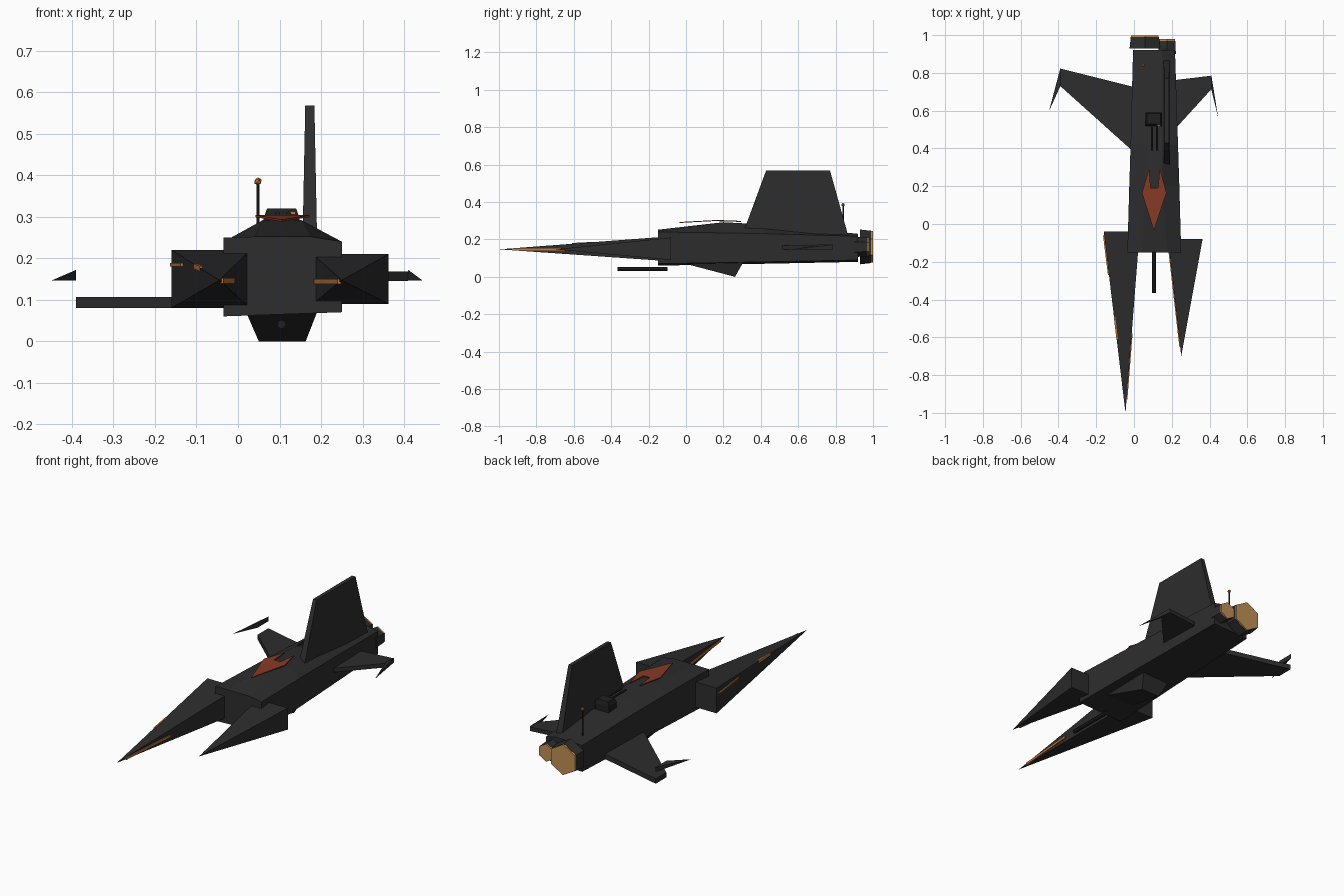
import bpy, bmesh, math
from mathutils import Vector, Matrix

if "Cube" in bpy.data.objects:
    bpy.data.objects.remove(bpy.data.objects["Cube"])


def material(name, rgb):
    m = bpy.data.materials.new(name)
    m.diffuse_color = (*rgb, 1)
    m.use_nodes = True
    m.node_tree.nodes["Principled BSDF"].inputs["Base Color"].default_value = m.diffuse_color
    return m


HULL = material("charcoal", (0.026, 0.026, 0.026))
DARK = material("near black", (0.014, 0.014, 0.015))
RED = material("rust red", (0.24, 0.042, 0.018))
ORANGE = material("orange", (0.55, 0.19, 0.04))
GOLD = material("gold glow", (0.52, 0.28, 0.09))


def finish(bm, name, mat):
    bmesh.ops.recalc_face_normals(bm, faces=bm.faces)
    me = bpy.data.meshes.new(name)
    bm.to_mesh(me)
    bm.free()
    me.materials.append(mat)
    ob = bpy.data.objects.new(name, me)
    bpy.context.collection.objects.link(ob)
    return ob


def hull(name, pts, mat=HULL):
    """Convex solid around the points."""
    bm = bmesh.new()
    for p in pts:
        bm.verts.new(p)
    r = bmesh.ops.convex_hull(bm, input=bm.verts)
    junk = [g for g in r["geom_interior"] if isinstance(g, bmesh.types.BMVert)]
    bmesh.ops.delete(bm, geom=junk, context='VERTS')
    bmesh.ops.dissolve_limit(bm, angle_limit=0.01, verts=bm.verts, edges=bm.edges)
    return finish(bm, name, mat)


def loft(name, rings, mat=HULL):
    """Skin matching cross-sections and cap both ends."""
    bm = bmesh.new()
    vs = [[bm.verts.new(p) for p in ring] for ring in rings]
    n = len(vs[0])
    for a, b in zip(vs, vs[1:]):
        for i in range(n):
            j = (i + 1) % n
            bm.faces.new((a[i], a[j], b[j], b[i]))
    bm.faces.new(vs[0])
    bm.faces.new(vs[-1])
    return finish(bm, name, mat)


def rod(name, a, b, r1, r2, sides, mat, turn=0.0):
    """Straight cone or cylinder from a to b."""
    a, b = Vector(a), Vector(b)
    bm = bmesh.new()
    bmesh.ops.create_cone(bm, cap_ends=True, segments=sides, radius1=r1, radius2=r2, depth=(b - a).length)
    q = (b - a).to_track_quat('Z', 'Y').to_matrix().to_4x4()
    bm.transform(Matrix.Translation((a + b) / 2) @ q @ Matrix.Rotation(turn, 4, 'Z'))
    return finish(bm, name, mat)


def box_pts(x0, x1, y0, y1, z0, z1):
    return [(x, y, z) for x in (x0, x1) for y in (y0, y1) for z in (z0, z1)]


# Fuselage: slightly rolled box with a raised spine, tapering to the rear
def section(y, xl, xr, zb, zs, rl, rr, zr):
    return [(xl, y, zb - 0.005), (xr, y, zb + 0.005), (xr, y, zs - 0.005),
            (rr, y, zr), (rl, y, zr), (xl, y, zs + 0.005)]


loft("fuselage", [section(-0.15, -0.035, 0.25, 0.065, 0.245, 0.04, 0.175, 0.252),
                  section(0.20, -0.025, 0.24, 0.071, 0.24, 0.06, 0.152, 0.292),
                  section(0.42, -0.018, 0.233, 0.075, 0.236, 0.06, 0.152, 0.28),
                  section(0.92, -0.005, 0.217, 0.085, 0.222, 0.06, 0.152, 0.23)])

# Forward prongs: long four-sided spikes of unequal length
for side, x0, x1, z0, z1, yb, tip in (("left", -0.16, 0.03, 0.08, 0.22, -0.04, (-0.045, -1.0, 0.147)),
                                      ("right", 0.18, 0.363, 0.09, 0.21, -0.08, (0.25, -0.7, 0.147))):
    hull(side + "_prong", [(x, yb, z) for x in (x0, x1) for z in (z0, z1)] + [tip])


# Light strips lying on the prong sides
def strip(name, a, b, h):
    pts = []
    for x, y, z in (a, b):
        pts += box_pts(x - 0.004, x + 0.004, y, y, z - h, z + h)
    hull(name, pts, ORANGE)


strip("left_inner_strip", (-0.039, -0.93, 0.146), (-0.0115, -0.58, 0.146), 0.0065)
strip("left_outer_strip", (-0.160, -0.06, 0.184), (-0.134, -0.27, 0.184), 0.004)
strip("left_upper_strip", (-0.103, -0.49, 0.181), (-0.089, -0.61, 0.175), 0.006)
strip("right_inner_strip", (0.187, -0.15, 0.144), (0.244, -0.65, 0.144), 0.006)

# Wings: flat plates of unequal span
for side, z0, z1, outline in (
        ("left", 0.08, 0.107, [(0.0, 0.38), (0.0, 0.725), (-0.39, 0.823), (-0.39, 0.73)]),
        ("right", 0.145, 0.168, [(0.215, 0.50), (0.215, 0.762), (0.41, 0.785), (0.41, 0.714)])):
    hull(side + "_wing", [(x, y, z) for x, y in outline for z in (z0, z1)])

# Wingtip barbs
for side, x, y0, y1, tip in (("left", -0.39, 0.73, 0.825, (-0.45, 0.597, 0.146)),
                             ("right", 0.41, 0.71, 0.785, (0.445, 0.566, 0.146))):
    hull(side + "_barb", [(x, y, z) for y in (y0, y1) for z in (0.146, 0.172)] + [tip])

# Tail fin, thinner towards the top
hull("tail_fin", [(0.173 + s * w, y, z) for s in (-1, 1) for y, z, w in
                  ((0.30, 0.22, 0.018), (0.33, 0.295, 0.017), (0.428, 0.568, 0.011),
                   (0.77, 0.568, 0.011), (0.87, 0.21, 0.018))])

# Belly keel wedge
hull("belly_keel", [(0.02, 0.0, 0.069), (0.19, 0.0, 0.069), (0.05, 0.262, 0.0), (0.163, 0.262, 0.0),
                    (0.02, 0.305, 0.076), (0.19, 0.305, 0.076)])

# Belly gun barrel
rod("belly_barrel", (0.105, -0.10, 0.041), (0.105, -0.365, 0.041), 0.011, 0.011, 8, DARK)

# Engine nozzles, six-sided with glowing ends
for name, x, z, r, y in (("large", 0.0575, 0.16, 0.093, 0.99), ("small", 0.175, 0.16, 0.054, 0.97)):
    rod(name + "_nozzle", (x, 0.90 if name == "small" else 0.93, z), (x, y, z), r, r * 0.93, 6, HULL)
    rod(name + "_glow", (x, y, z), (x, y + 0.009, z), r * 0.91, r * 0.91, 6, GOLD)

# Forked red dorsal plate
outline = [(0.105, -0.035, 0.293), (0.172, 0.165, 0.304), (0.137, 0.295, 0.299), (0.127, 0.19, 0.301),
           (0.088, 0.19, 0.301), (0.080, 0.295, 0.299), (0.042, 0.165, 0.304)]
loft("dorsal_plate", [[(x, y, z - d) for x, y, z in outline] for d in (0, 0.005)], RED)

# Dorsal turret with twin barrels
hull("turret", box_pts(0.062, 0.148, 0.52, 0.59, 0.26, 0.298) + box_pts(0.07, 0.14, 0.53, 0.585, 0.32, 0.32), DARK)
for i, x in enumerate((0.096, 0.122)):
    rod(f"turret_barrel_{i + 1}", (x, 0.53, 0.307), (x, 0.39, 0.307), 0.006, 0.006, 6, DARK)
hull("turret_lens", box_pts(0.125, 0.139, 0.518, 0.526, 0.305, 0.313), ORANGE)

# Antenna mast with beacon
rod("antenna_mast", (0.048, 0.84, 0.21), (0.048, 0.84, 0.38), 0.004, 0.004, 6, DARK)
bm = bmesh.new()
bmesh.ops.create_icosphere(bm, subdivisions=1, radius=0.010, matrix=Matrix.Translation((0.048, 0.84, 0.385)))
finish(bm, "antenna_beacon", ORANGE)
